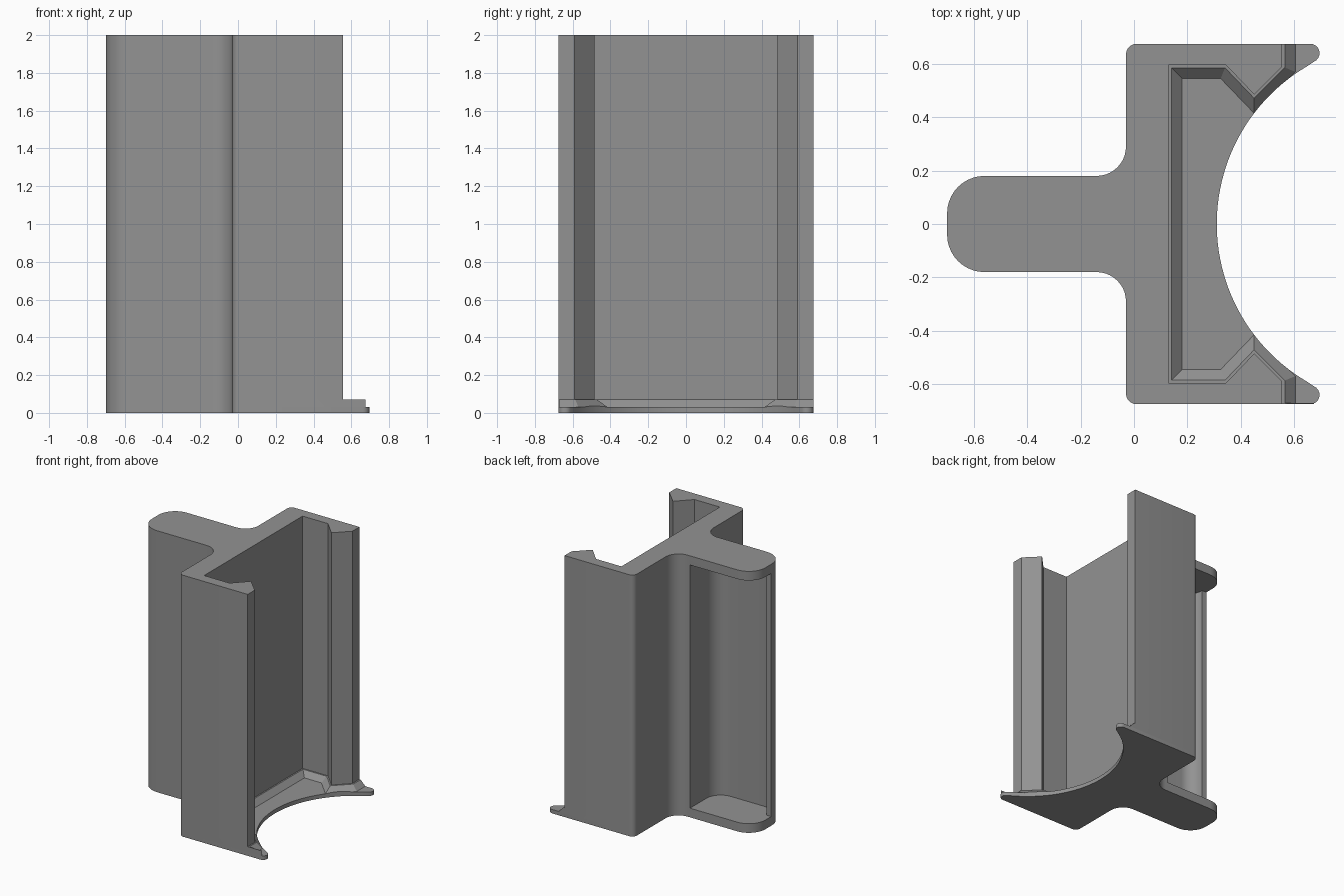
import bpy
import bmesh
from math import radians, cos, sin, atan2

cube = bpy.data.objects.get("Cube")
if cube:
    bpy.data.objects.remove(cube, do_unlink=True)

grey = bpy.data.materials.new("plain_grey")
grey.use_nodes = True
grey.diffuse_color = (0.29, 0.29, 0.29, 1)
grey.node_tree.nodes["Principled BSDF"].inputs["Base Color"].default_value = (0.29, 0.29, 0.29, 1)

BASE_TOP, STEP_TOP, HEIGHT = 0.03, 0.07, 2.0
HOLLOW_X, HOLLOW_R = 0.995, 0.685


def arc(cx, cy, r, start, end, steps=10):
    """Points on a circle between two angles in degrees."""
    angles = [radians(start + (end - start) * i / steps) for i in range(steps + 1)]
    return [(cx + r * cos(a), cy + r * sin(a)) for a in angles]


def mirrored(half):
    """Close a half outline (y > 0) across the x axis."""
    return half + [(x, -y) for x, y in reversed(half)]


def loft(name, layers):
    """Solid through outlines with equal point counts, given as (z, outline)."""
    bm = bmesh.new()
    rings = [[bm.verts.new((x, y, z)) for x, y in outline] for z, outline in layers]
    n = len(rings[0])
    for low, high in zip(rings, rings[1:]):
        for i in range(n):
            j = (i + 1) % n
            bm.faces.new((low[i], low[j], high[j], high[i]))
    bm.faces.new(rings[0])
    bm.faces.new(rings[-1])
    bmesh.ops.recalc_face_normals(bm, faces=bm.faces)
    mesh = bpy.data.meshes.new(name)
    bm.to_mesh(mesh)
    bm.free()
    mesh.materials.append(grey)
    obj = bpy.data.objects.new(name, mesh)
    bpy.context.collection.objects.link(obj)
    return obj


def activate(obj):
    bpy.ops.object.select_all(action='DESELECT')
    obj.select_set(True)
    bpy.context.view_layer.objects.active = obj


def cut(obj, cutter):
    cutter.hide_render = True
    activate(obj)
    mod = obj.modifiers.new("cut", 'BOOLEAN')
    mod.operation = 'DIFFERENCE'
    mod.solver = 'EXACT'
    mod.object = cutter
    bpy.ops.object.modifier_apply(modifier=mod.name)
    bpy.data.objects.remove(cutter, do_unlink=True)


# Rounded grip fin, its fillets and the outer corner of the channel
grip = (arc(-0.56, 0.04, 0.14, 180, 90)
        + arc(-0.14, 0.29, 0.11, -90, 0)
        + arc(0.01, 0.635, 0.04, 180, 90, 6))


def channel(d):
    """Front side of the channel, walls thickened by d."""
    return [(0.555 + d, 0.675), (0.555 + d, 0.59 - 0.41 * d),
            (0.45, 0.485 - 1.41 * d), (0.345 - 0.41 * d, 0.595 - d),
            (0.13 + d, 0.595 - d)]


# Channel body with a sloped skirt at its foot
body = loft("channel_body", [
    (BASE_TOP, mirrored(grip + channel(0.05))),
    (STEP_TOP, mirrored(grip + channel(0.01))),
    (STEP_TOP + 0.0005, mirrored(grip + channel(0))),
    (HEIGHT, mirrored(grip + channel(0)))])

# Round hollow through the skirt
hollow = arc(HOLLOW_X, 0, HOLLOW_R, 0, 357.5, 143)
cut(body, loft("hollow_cutter", [(-0.1, hollow), (STEP_TOP + 0.1, hollow)]))

# Pocket on one side of the grip, open past the fin tip
pocket = ([(-0.16, 0.3)] + arc(-0.28, -0.02, 0.12, 0, -90)
          + arc(-0.56, -0.04, 0.1, -90, -180)
          + [(-0.66, -0.03), (-0.8, -0.03), (-0.8, 0.3)])
cut(body, loft("pocket_cutter", [(STEP_TOP, pocket), (HEIGHT - 0.07, pocket)]))

# Base plate with two pointed toes and a curved front edge
toe = arc(0.66, 0.64, 0.035, 90, -50, 8)
tip_angle = 180 - atan2(0.59, HOLLOW_X - 0.645) * 180 / 3.14159265
front = arc(HOLLOW_X, 0, HOLLOW_R, tip_angle, 179, 24)
base = loft("base_plate", [(z, mirrored(grip + toe + front)) for z in (0, BASE_TOP)])

# Thin side web over the front toe
web_outline = [(0.55, -0.675), (0.675, -0.675), (0.675, -0.671), (0.55, -0.671)]
web = loft("toe_web", [(BASE_TOP, web_outline), (STEP_TOP, web_outline)])

for part in (body, base):
    activate(part)
    bpy.ops.object.shade_smooth_by_angle(angle=radians(25))
